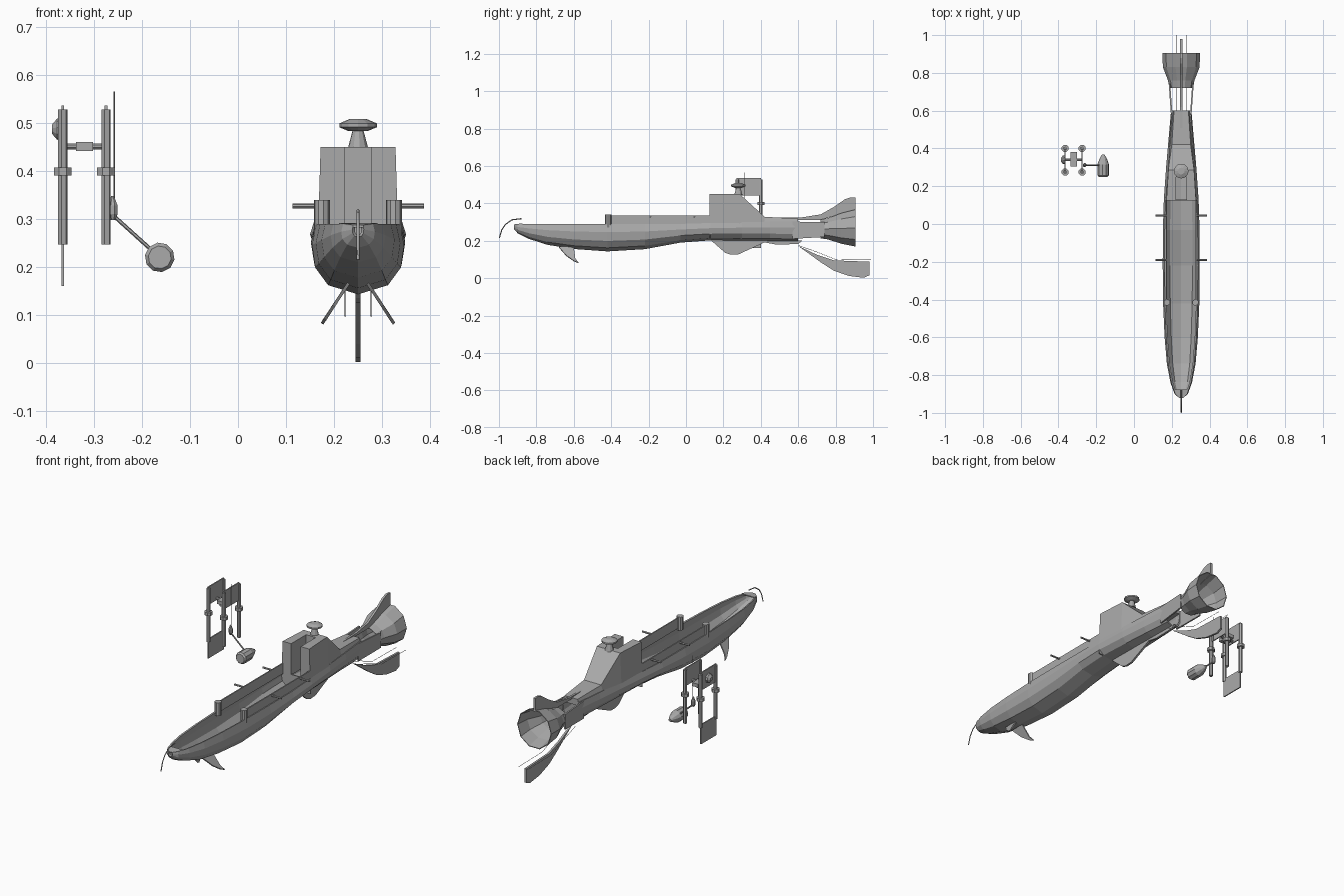
import bpy, bmesh, math
from mathutils import Vector

cube = bpy.data.objects.get("Cube")
if cube:
    bpy.data.objects.remove(cube, do_unlink=True)

grey = bpy.data.materials.new("plain grey")
grey.use_nodes = True
grey.diffuse_color = (0.4, 0.4, 0.4, 1)
grey.node_tree.nodes["Principled BSDF"].inputs["Base Color"].default_value = (0.4, 0.4, 0.4, 1)

CX = 0.25  # centreline of the boat


def finish(name, bm):
    bmesh.ops.recalc_face_normals(bm, faces=bm.faces[:])
    me = bpy.data.meshes.new(name)
    bm.to_mesh(me)
    bm.free()
    me.materials.append(grey)
    ob = bpy.data.objects.new(name, me)
    bpy.context.scene.collection.objects.link(ob)
    return ob


def loft(name, rings, closed=True, caps=True):
    """Skin a list of equal-length point rings."""
    bm = bmesh.new()
    vs = [[bm.verts.new(p) for p in r] for r in rings]
    n = len(rings[0])
    for a, b in zip(vs, vs[1:]):
        for i in range(n if closed else n - 1):
            j = (i + 1) % n
            bm.faces.new((a[i], a[j], b[j], b[i]))
    if caps:
        bm.faces.new(vs[0])
        bm.faces.new(vs[-1])
    return finish(name, bm)


def plate(name, pts, shift):
    """Flat polygon given thickness along a vector, centred on it."""
    s = Vector(shift)
    return loft(name, [[Vector(p) - s / 2 for p in pts], [Vector(p) + s / 2 for p in pts]])


def box(name, x, y, z):
    return plate(name, [(x[0], y[0], z[0]), (x[1], y[0], z[0]), (x[1], y[1], z[0]), (x[0], y[1], z[0])],
                 (0, 0, 0)) if z[0] == z[1] else loft(
        name, [[(x[0], y[0], h), (x[1], y[0], h), (x[1], y[1], h), (x[0], y[1], h)] for h in z])


def turned(name, start, axis, profile, sides=10):
    """Round part: profile is (distance along axis, radius)."""
    start, axis = Vector(start), Vector(axis).normalized()
    u = axis.orthogonal().normalized()
    v = axis.cross(u)
    rings = []
    for d, r in profile:
        ring = []
        for i in range(sides):
            t = math.tau * (i + 0.5) / sides
            ring.append(start + axis * d + (u * math.cos(t) + v * math.sin(t)) * r)
        rings.append(ring)
    return loft(name, rings)


def rod(name, a, b, r, sides=6):
    d = Vector(b) - Vector(a)
    return turned(name, a, d, [(0, r), (d.length, r)], sides)


def tube(name, pts, r):
    cu = bpy.data.curves.new(name, "CURVE")
    cu.dimensions = "3D"
    cu.bevel_depth = r
    cu.bevel_resolution = 0
    cu.use_fill_caps = True
    sp = cu.splines.new("POLY")
    sp.points.add(len(pts) - 1)
    for p, q in zip(sp.points, pts):
        p.co = (*q, 1)
    cu.materials.append(grey)
    ob = bpy.data.objects.new(name, cu)
    bpy.context.scene.collection.objects.link(ob)
    return ob


# Open hull shell: stations are (y, half width, sheer height, keel height)
stations = [(-0.92, 0.012, 0.285, 0.262), (-0.9, 0.035, 0.288, 0.24), (-0.84, 0.057, 0.29, 0.21),
            (-0.74, 0.076, 0.29, 0.178), (-0.6, 0.088, 0.29, 0.156), (-0.42, 0.096, 0.29, 0.143),
            (-0.22, 0.098, 0.29, 0.155), (-0.03, 0.097, 0.29, 0.19), (0.13, 0.092, 0.295, 0.202),
            (0.3, 0.08, 0.3, 0.2), (0.45, 0.067, 0.302, 0.198), (0.6, 0.054, 0.305, 0.195)]
shape = [(0.9, 1), (1, 0.7), (0.93, 0.38), (0.65, 0.13)]
rings = []
for y, w, top, low in stations:
    half = [(w * a, low + (top - low) * b) for a, b in shape]
    rings.append([(CX - x, y, z) for x, z in half] + [(CX, y, low)]
                 + [(CX + x, y, z) for x, z in reversed(half)])
hull = loft("hull", rings, closed=False, caps=False)
shell = hull.modifiers.new("thickness", "SOLIDIFY")
shell.thickness = 0.008
shell.offset = -1 
bow = [(CX + s * w, y, z) for s, w, y, z in
       ((-1, 0.011, -0.92, 0.285), (1, 0.011, -0.92, 0.285), (1, 0.031, -0.9, 0.288),
        (1, 0.04, -0.875, 0.289), (-1, 0.04, -0.875, 0.289), (-1, 0.031, -0.9, 0.288))]
plate("bow_cap", bow, (0, 0, 0.005))

# Cabin running back into the aft deck, with a slot cut in its front
cabin_line = [(0.125, 0.083, 0.078, 0.45), (0.287, 0.075, 0.068, 0.45), (0.42, 0.063, 0.05, 0.328),
              (0.6, 0.049, 0.038, 0.318)]
cabin = loft("cabin", [[(CX - a, y, 0.285), (CX + a, y, 0.285), (CX + b, y, z), (CX - b, y, z)]
                       for y, a, b, z in cabin_line])
cutter = box("slot_cutter", (CX - 0.028, CX + 0.028), (0.1, 0.25), (0.27, 0.48))
cutter.hide_render = True
cutter.hide_viewport = True
cut = cabin.modifiers.new("slot", "BOOLEAN")
cut.operation = "DIFFERENCE"
cut.solver = "EXACT"
cut.object = cutter
box("cabin_front_bulkhead", (CX - 0.085, CX + 0.085), (0.125, 0.131), (0.215, 0.288))
turned("dish_stem", (CX, 0.28, 0.445), (0, 0, 1), [(0, 0.022), (0.045, 0.01)])
turned("dish", (CX, 0.28, 0.483), (0, 0, 1), [(0, 0.02), (0.008, 0.039), (0.016, 0.039), (0.025, 0.018)], 12)

# Parts found on both sides of the boat
for side, s in (("right", -1), ("left", 1)):
    x = CX + s * 0.078
    box(side + "_coaming", (x - 0.003, x + 0.003), (-0.41, 0.13), (0.28, 0.335))
    turned(side + "_bollard", (CX + s * 0.075, -0.415, 0.27), (0, 0, 1), [(0, 0.017), (0.07, 0.017)], 10)
    for place, y in (("front", -0.19), ("rear", 0.045)):
        rod(f"{side}_{place}_peg", (x, y, 0.327), (CX + s * 0.137, y, 0.327), 0.005)
    fin = [(0.02, -0.68, 0.166), (0.02, -0.6, 0.166), (0.06, -0.592, 0.105),
           (0.075, -0.575, 0.082), (0.068, -0.6, 0.092), (0.05, -0.64, 0.12)]
    plate(side + "_bow_fin", [(CX + s * a, y, z) for a, y, z in fin], (s * 0.005, 0, 0.004))
    strut = [(0.05, 0.57, 0.21), (0.05, 0.57, 0.302), (0.062, 0.74, 0.3), (0.062, 0.74, 0.22)]
    plate(side + "_tail_strut", [(CX + s * a, y, z) for a, y, z in strut], (0.008, 0, 0))
    tube(side + "_guide_wire", [(CX + s * 0.027, y, z) for y, z in
                                ((0.6, 0.175), (0.7, 0.14), (0.8, 0.1), (1, 0.097))], 0.0012)

# Tail funnel, open at both ends
funnel = []
for y, rx, rz, zc in ((0.72, 0.063, 0.053, 0.263), (0.76, 0.07, 0.06, 0.264),
                      (0.83, 0.097, 0.086, 0.266), (0.905, 0.1, 0.104, 0.268)):
    funnel.append([(CX + rx * math.cos(math.tau * i / 10), y, zc + rz * math.sin(math.tau * i / 10))
                   for i in range(10)])
nozzle = loft("tail_funnel", funnel, caps=False)
nozzle.modifiers.new("thickness", "SOLIDIFY").thickness = 0.004

# Fins on the centreline: (y, z) outlines
fins = {
    "tail_fin": [(0.45, 0.322), (0.62, 0.325), (0.72, 0.341), (0.79, 0.38), (0.85, 0.422), (0.88, 0.432),
                 (0.905, 0.43), (0.905, 0.36), (0.8, 0.335), (0.72, 0.312), (0.6, 0.312)],
    "belly_fin": [(0.13, 0.205), (0.21, 0.135), (0.24, 0.125), (0.28, 0.127), (0.45, 0.205)],
    "aft_skeg": [(0.37, 0.2), (0.48, 0.18), (0.6, 0.182), (0.62, 0.2)],
    "rudder": [(0.6, 0.172), (0.7, 0.125), (0.79, 0.095), (0.98, 0.088), (0.98, 0.015), (0.95, 0.002),
               (0.87, 0.012), (0.79, 0.04), (0.72, 0.085)],
}
for name, outline in fins.items():
    plate(name, [(CX, y, z) for y, z in outline], (0.011, 0, 0))
tube("bow_whip", [(CX, y, z) for y, z in ((-0.88, 0.318), (-0.93, 0.312), (-0.965, 0.288),
                                          (-0.985, 0.258), (-0.998, 0.215))], 0.003)

# Separate twin-frame rig beside the boat
for name, x in (("outer", -0.365), ("inner", -0.275)):
    for place, y in (("front", 0.275), ("rear", 0.4)):
        rod(f"{name}_{place}_post", (x, y, 0.247), (x, y, 0.528), 0.01)
        turned(f"{name}_{place}_collar", (x, y, 0.39), (0, 0, 1), [(0, 0.02), (0.017, 0.02)], 8)
    box(name + "_upper_panel", (x - 0.003, x + 0.003), (0.27, 0.4), (0.442, 0.536))
box("outer_lower_panel", (-0.368, -0.362), (0.27, 0.4), (0.16, 0.262))
rod("cross_beam", (-0.362, 0.34, 0.451), (-0.278, 0.34, 0.451), 0.007, 8)
box("beam_hub", (-0.337, -0.302), (0.305, 0.38), (0.442, 0.46))
turned("side_dome", (-0.365, 0.34, 0.487), (-1, 0, 0), [(0, 0.025), (0.012, 0.022), (0.022, 0.01)])

# Mast, arm and lamp on the inner frame
rod("mast", (-0.258, 0.312, 0.33), (-0.258, 0.312, 0.565), 0.0015)
turned("mast_foot", (-0.261, 0.312, 0.298), (0, 0, 1), [(0, 0.006), (0.012, 0.011), (0.03, 0.011), (0.05, 0.003)], 8)
rod("lamp_arm", (-0.265, 0.312, 0.312), (-0.172, 0.312, 0.228), 0.004)
turned("lamp", (-0.163, 0.25, 0.22), (0, 1, 0),
       [(0, 0.024), (0.008, 0.031), (0.065, 0.031), (0.095, 0.02), (0.118, 0.007)], 10)
